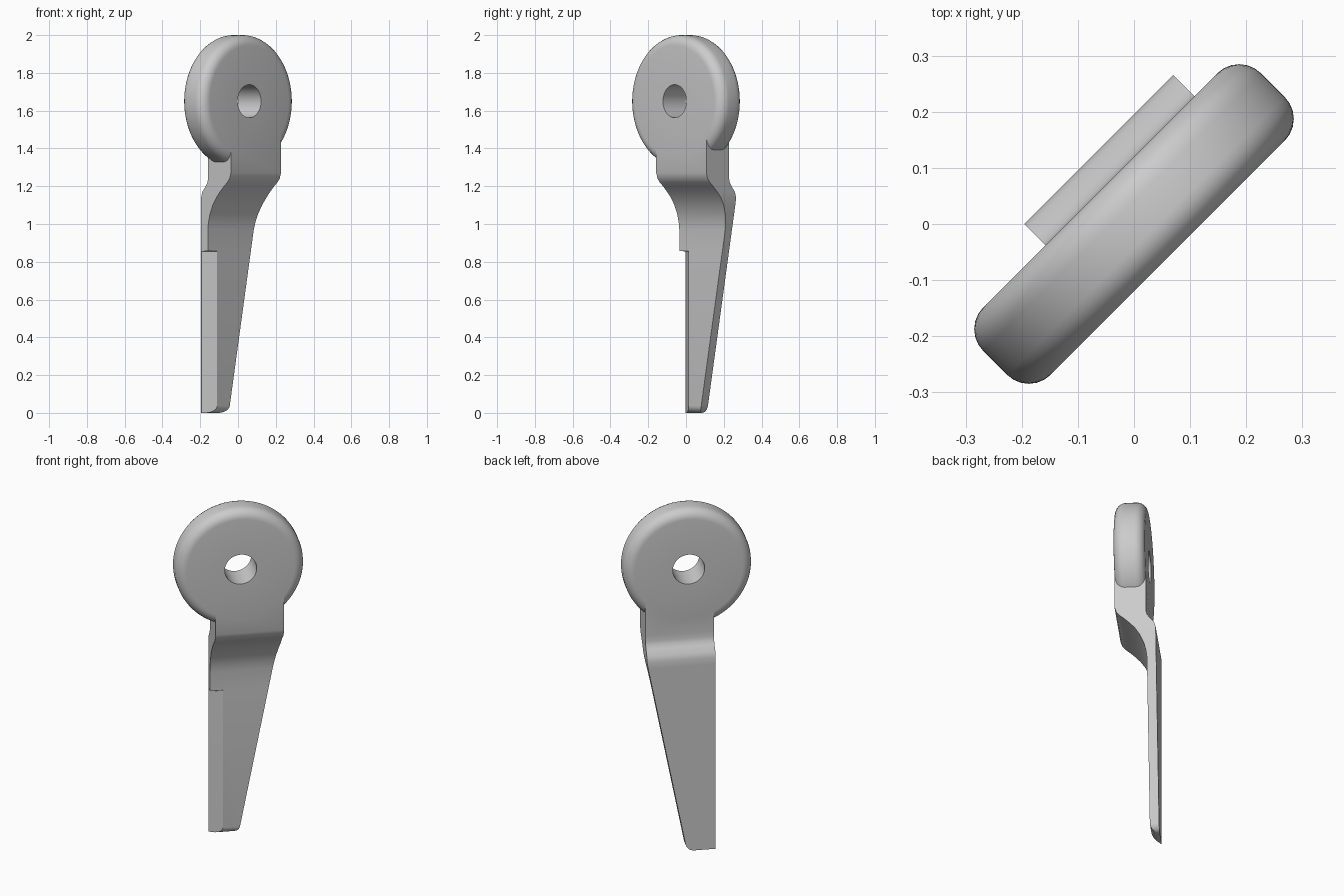
import bpy, bmesh
from math import sin, cos, pi, sqrt

if "Cube" in bpy.data.objects:
    bpy.data.objects.remove(bpy.data.objects["Cube"])

# The part stands diagonally: u runs along its width, v towards its front face
def place(u, v, z):
    return ((u + v) / sqrt(2), (u - v) / sqrt(2), z)

def make_object(name, rings, close_loft):
    """Skin equal-length point rings; either close the loft or cap both ends."""
    bm = bmesh.new()
    rows = [[bm.verts.new(place(*p)) for p in ring] for ring in rings]
    n = len(rows[0])
    pairs = list(zip(rows, rows[1:]))
    if close_loft:
        pairs.append((rows[-1], rows[0]))
    for a, b in pairs:
        for i in range(n):
            j = (i + 1) % n
            bm.faces.new((a[i], a[j], b[j], b[i]))
    if not close_loft:
        bm.faces.new(rows[0])
        bm.faces.new(rows[-1])
    bmesh.ops.recalc_face_normals(bm, faces=bm.faces)
    me = bpy.data.meshes.new(name)
    bm.to_mesh(me)
    bm.free()
    ob = bpy.data.objects.new(name, me)
    bpy.context.collection.objects.link(ob)
    return ob

# Eye: lathed rounded ring with a straight bore
R, HALF, BORE, FIL, ZC = 0.35, 0.085, 0.0875, 0.055, 1.65
profile = [(BORE, -HALF)]
for side in (-1, 1):
    arc = [(R - FIL + FIL * sin(t * pi / 12), side * (HALF - FIL + FIL * cos(t * pi / 12)))
           for t in range(7)]
    profile += arc if side < 0 else arc[::-1]
profile.append((BORE, HALF))
SEG = 96
rings = [[(r * cos(2 * pi * k / SEG), v, ZC + r * sin(2 * pi * k / SEG)) for r, v in profile]
         for k in range(SEG)]
eye = make_object("lever_eye", rings, True)

# Lever: tapered blade, S-shaped step and neck lofted as one solid
U0, VB, VF = -0.138, -0.138, -0.088

def right_edge(z):
    return min(0.237, 0.019 + 0.218 * z / 1.13)

def section(z, vb, vf, chamfer, inset=0.0):
    u1 = right_edge(z) - inset
    if chamfer:
        uc, v0 = U0 + 0.07 * (vf - vb) / 0.05, vb + 0.002
    else:
        uc, v0 = U0 + 0.07, vf
    return [(U0, vb, z), (u1, vb, z), (u1, vf, z), (uc, vf, z), (U0, v0, z)]

sections = []
FB = 0.038
for k in range(7):  # rounded tip
    a = k * pi / 12
    inset = FB * (1 - sin(a))
    sections.append(section(FB * (1 - cos(a)), VB, VF - inset, True, inset))
sections.append(section(0.855, VB, VF, True))
sections.append(section(0.857, VB, VF, False))
for z, vb, vf in [(0.97, VB, VF), (1.01, VB, -0.083), (1.05, VB, -0.073), (1.10, VB, -0.051),
                  (1.14, VB, -0.024), (1.17, -0.129, 0.003), (1.20, -0.104, 0.034),
                  (1.22, -0.091, 0.058), (1.24, -0.086, 0.075), (1.27, -0.0848, 0.0848),
                  (1.50, -0.0848, 0.0848)]:
    sections.append(section(z, vb, vf, False))
lever = make_object("lever_blade", sections, False)

# Join both into one body
union = eye.modifiers.new("join_blade", 'BOOLEAN')
union.operation = 'UNION'
union.solver = 'EXACT'
union.object = lever
bpy.context.view_layer.objects.active = eye
eye.select_set(True)
bpy.ops.object.modifier_apply(modifier=union.name)
bpy.data.objects.remove(lever)
eye.name = "lever_body"
bpy.ops.object.shade_smooth_by_angle(angle=0.5)
